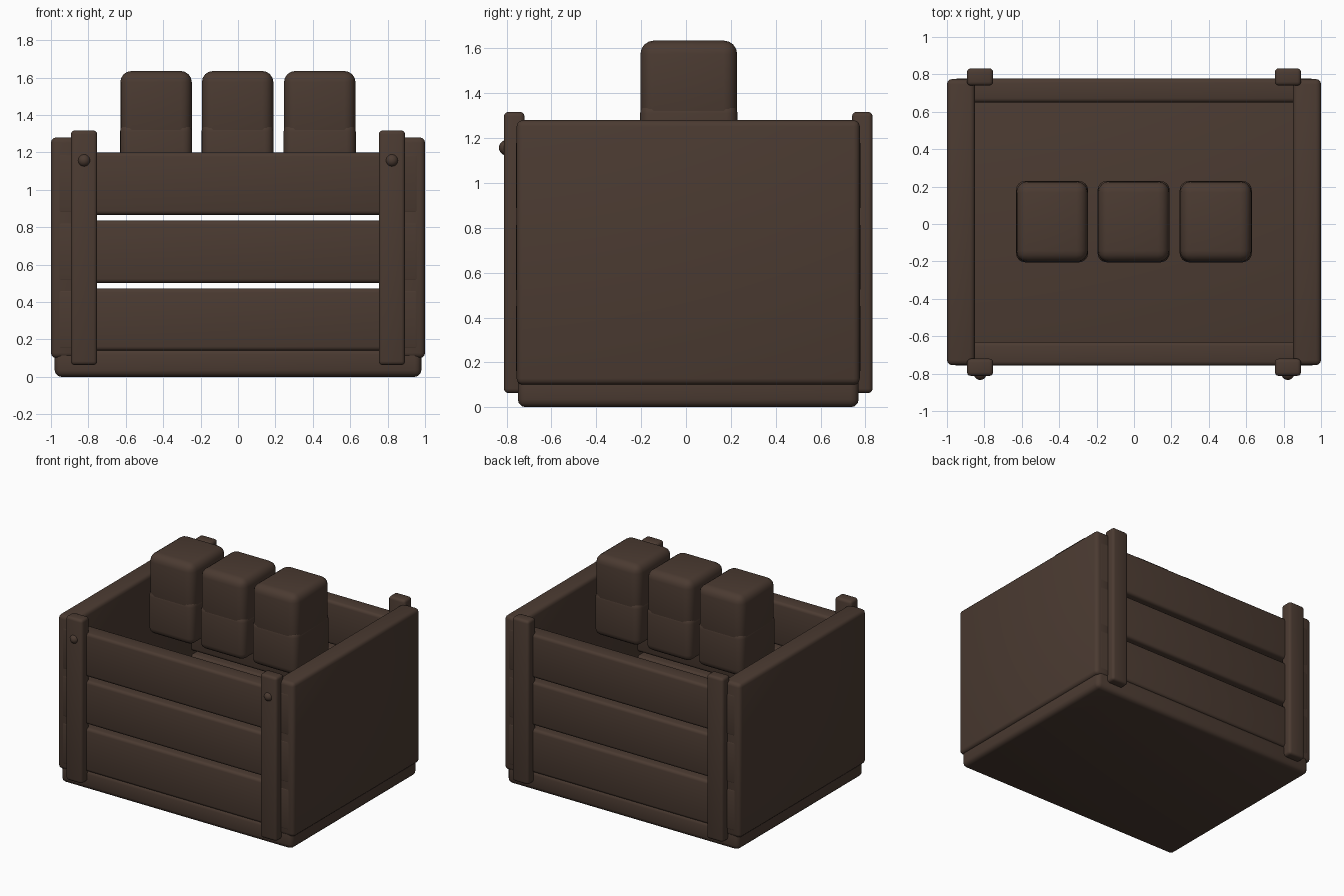
import bpy

if "Cube" in bpy.data.objects:
    bpy.data.objects.remove(bpy.data.objects["Cube"])

CY = 0.01  # depth centre of the crate body (nail heads stick out in front)

wood = bpy.data.materials.new("dark_wood")
wood.diffuse_color = (0.07, 0.043, 0.031, 1)
wood.use_nodes = True
wood.node_tree.nodes["Principled BSDF"].inputs["Base Color"].default_value = wood.diffuse_color


def finish(ob, name):
    ob.name = name
    ob.data.materials.append(wood)
    bpy.ops.object.shade_smooth_by_angle()
    return ob


def box(name, x, y, z, bevel, segments=3):
    """Rounded box from (min, max) ranges on each axis."""
    ranges = (x, y, z)
    bpy.ops.mesh.primitive_cube_add(size=1, location=[(a + b) / 2 for a, b in ranges])
    ob = bpy.context.object
    ob.scale = [b - a for a, b in ranges]
    bpy.ops.object.transform_apply(location=False, rotation=False, scale=True)
    mod = ob.modifiers.new("rounding", "BEVEL")
    mod.width = bevel
    mod.segments = segments
    bpy.ops.object.modifier_apply(modifier=mod.name)
    return finish(ob, name)


# Floor
box("base", (-0.98, 0.98), (CY - 0.76, CY + 0.76), (0, 0.155), 0.035)

# Solid end panels
for side, s in (("left", -1), ("right", 1)):
    box(side + "_panel", sorted((s * 0.85, s * 1.0)),
        (CY - 0.765, CY + 0.765), (0.10, 1.28), 0.028)

# Front and back: three slats, two corner posts each
for face, f in (("front", -1), ("back", 1)):
    for i, z in enumerate((0.14, 0.502, 0.866)):
        box(f"{face}_slat_{i + 1}", (-0.97, 0.97),
            sorted((CY + f * 0.64, CY + f * 0.767)), (z, z + 0.333), 0.022)
    for side, s in (("left", -1), ("right", 1)):
        box(f"{face}_{side}_post", sorted((s * 0.753, s * 0.893)),
            sorted((CY + f * 0.73, CY + f * 0.822)), (0.063, 1.317), 0.02)

# Nail heads on the front posts
for side, s in (("left", -1), ("right", 1)):
    bpy.ops.mesh.primitive_uv_sphere_add(segments=20, ring_count=12, radius=0.034,
                                         location=(s * 0.823, -0.80, 1.157))
    finish(bpy.context.object, side + "_nail")

# Three rounded blocks held in the crate, each with a cap section
for i, x in enumerate((-0.438, -0.002, 0.437)):
    box(f"block_body_{i + 1}", (x - 0.193, x + 0.193), (-0.205, 0.230), (1.02, 1.36), 0.05, 4)
    box(f"block_cap_{i + 1}", (x - 0.191, x + 0.191), (-0.203, 0.228), (1.25, 1.635), 0.06, 4)
